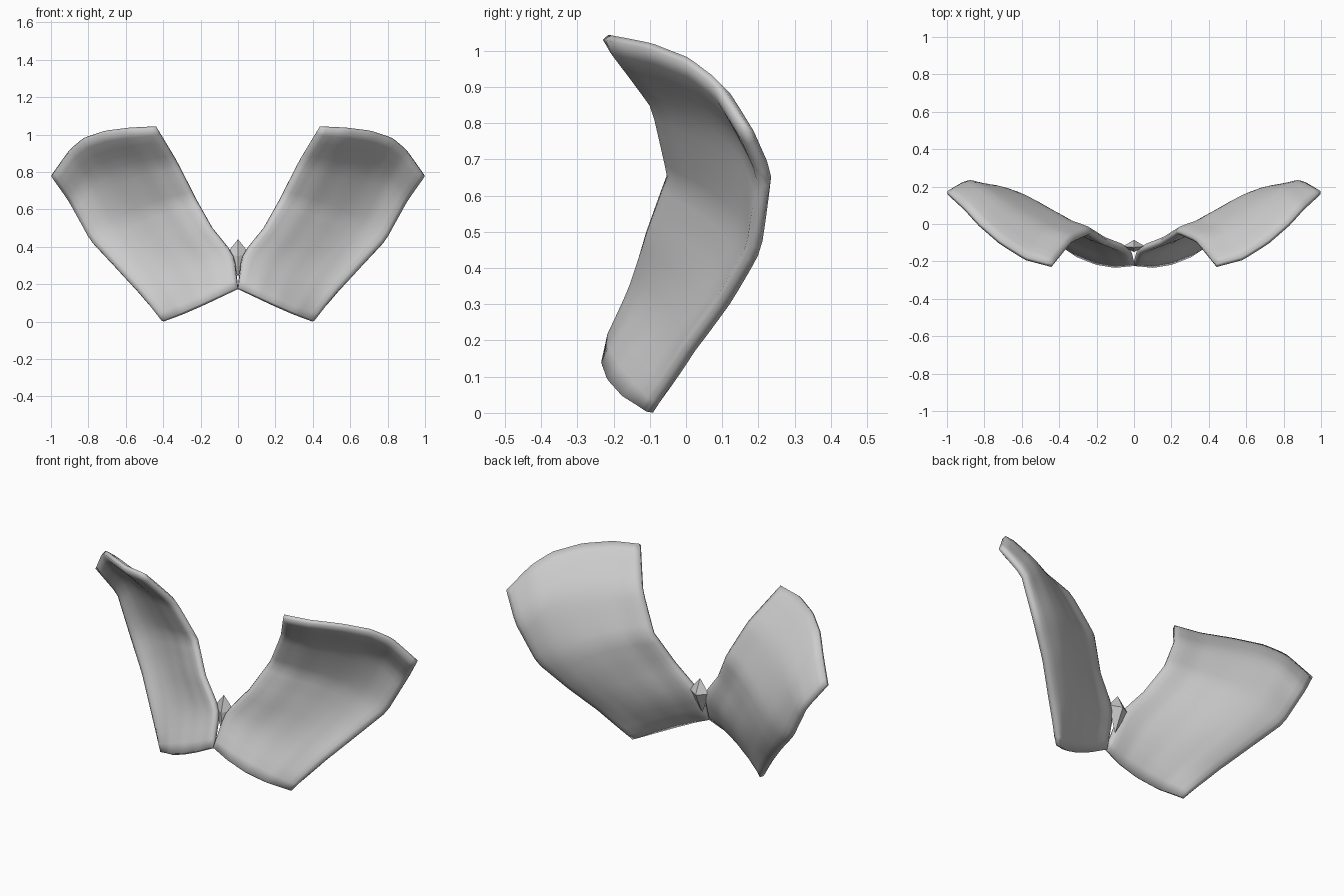
import bpy, bmesh, math
from mathutils import Vector

cube = bpy.data.objects.get("Cube")
if cube:
    bpy.data.objects.remove(cube, do_unlink=True)

grey = bpy.data.materials.new("plain_grey")
grey.use_nodes = True
colour = (0.6, 0.6, 0.6, 1)
grey.diffuse_color = colour
grey.node_tree.nodes["Principled BSDF"].inputs["Base Color"].default_value = colour

# Four border curves of the left petal
INNER = [(0, -.215, .178), (.02, -.147, .34), (.05, -.132, .39), (.14, -.1, .5),
         (.23, -.042, .66), (.33, -.087, .855), (.44, -.222, 1.037)]
OUTER = [(.402, -.1, .002), (.542, .003, .17), (.662, .1, .3), (.792, .185, .437),
         (.9, .224, .64), (.997, .168, .78)]
BOTTOM = [INNER[0], (.1, -.226, .133), (.2, -.21, .087), (.3, -.17, .043), OUTER[0]]
TOP = [INNER[-1], (.58, -.185, 1.03), (.715, -.1, 1.013), (.83, 0, .974),
       (.9, .078, .915), OUTER[-1]]


def along(points, t):
    """Point at fraction t of the length of a polyline."""
    pts = [Vector(p) for p in points]
    lengths = [(b - a).length for a, b in zip(pts, pts[1:])]
    want = t * sum(lengths)
    for a, b, size in zip(pts, pts[1:], lengths):
        if want <= size:
            return a.lerp(b, want / size)
        want -= size
    return pts[-1]


def petal_point(u, v):
    """Blend the four borders, then belly the middle backwards."""
    sides = along(INNER, v).lerp(along(OUTER, v), u)
    ends = along(BOTTOM, u).lerp(along(TOP, u), v)
    low = Vector(BOTTOM[0]).lerp(Vector(BOTTOM[-1]), u)
    high = Vector(TOP[0]).lerp(Vector(TOP[-1]), u)
    p = sides + ends - low.lerp(high, v)
    belly = 0.09 * math.sin(math.pi * v ** 0.8) * (0.7 + 0.45 * u)
    p.y += belly * 4 * u * (1 - u)
    return p


def add_object(name, bm):
    mesh = bpy.data.meshes.new(name)
    bm.to_mesh(mesh)
    bm.free()
    mesh.materials.append(grey)
    obj = bpy.data.objects.new(name, mesh)
    bpy.context.collection.objects.link(obj)
    return obj


def petal(name, side):
    steps = 22
    # extra loops close to the rim give it a rounded taper
    params = [0, .04] + [i / steps for i in range(2, steps - 1)] + [.96, 1]
    n = len(params)
    bm = bmesh.new()
    grid = []
    for v in params:
        row = []
        for u in params:
            p = petal_point(u, v)
            row.append(bm.verts.new((p.x * side, p.y, p.z)))
        grid.append(row)
    for j in range(n - 1):
        for i in range(n - 1):
            quad = [grid[j][i], grid[j][i + 1], grid[j + 1][i + 1], grid[j + 1][i]]
            bm.faces.new(quad if side > 0 else quad[::-1])
    obj = add_object(name, bm)

    # Thin rim, thicker body
    body = obj.vertex_groups.new(name="body")
    for j in range(n):
        for i in range(n):
            rim = i in (0, n - 1) or j in (0, n - 1)
            body.add([j * n + i], 0.5 if rim else 1.0, 'REPLACE')
    shell = obj.modifiers.new("shell", 'SOLIDIFY')
    shell.thickness = 0.042
    shell.offset = 0
    shell.vertex_group = "body"

    bpy.ops.object.select_all(action='DESELECT')
    obj.select_set(True)
    bpy.context.view_layer.objects.active = obj
    bpy.ops.object.shade_smooth_by_angle(angle=math.radians(50))


petal("left_petal", 1)
petal("right_petal", -1)

# Small faceted gem behind the gap between the petals
bm = bmesh.new()
top = bm.verts.new((0, -.125, .44))
bottom = bm.verts.new((0, -.145, .24))
ring = [bm.verts.new(p) for p in
        [(.06, -.12, .365), (0, -.085, .36), (-.06, -.12, .365), (0, -.15, .35)]]
for a, b in zip(ring, ring[1:] + ring[:1]):
    bm.faces.new((a, b, top))
    bm.faces.new((b, a, bottom))
add_object("centre_gem", bm)
